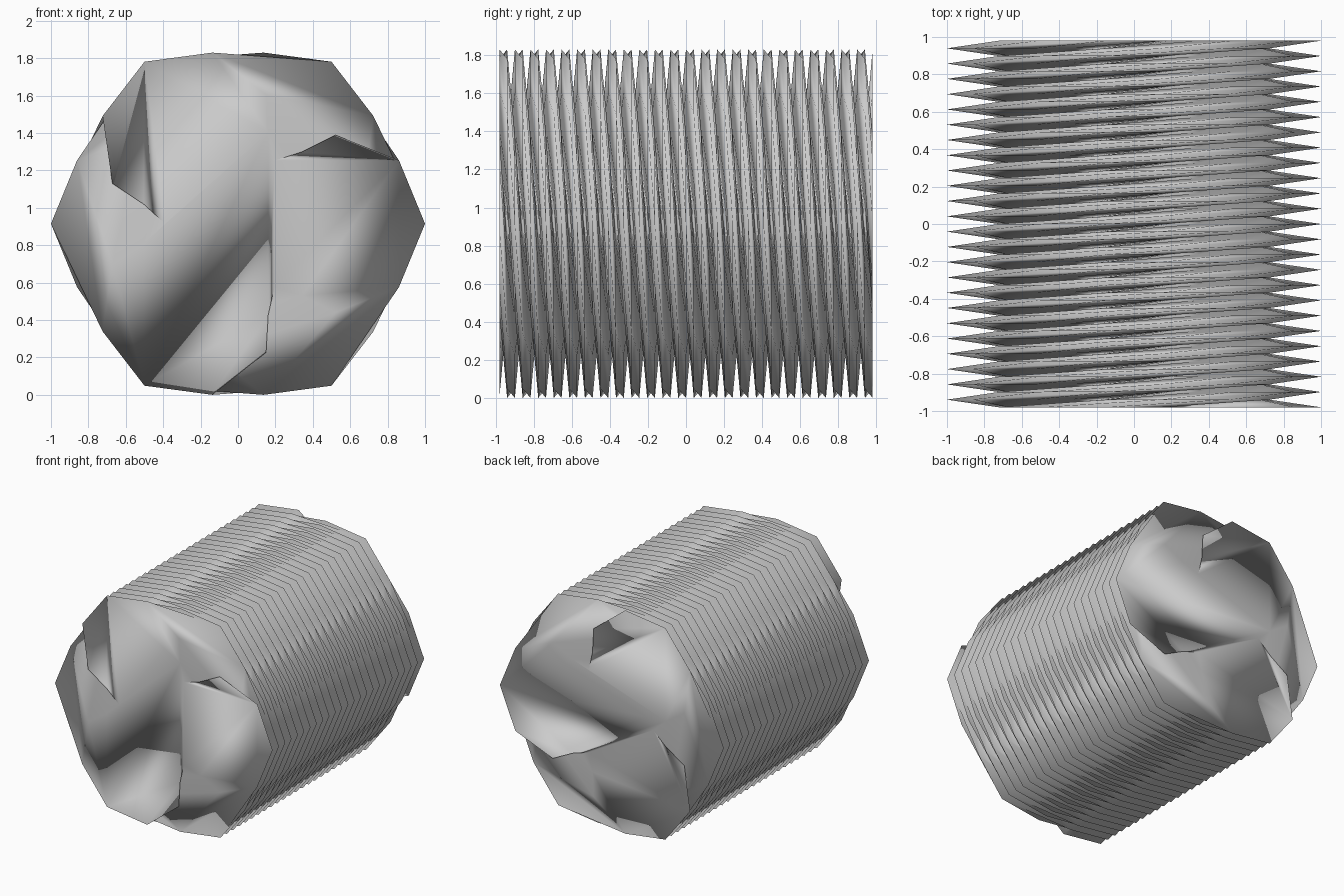
import bpy, bmesh, math

if "Cube" in bpy.data.objects:
    bpy.data.objects.remove(bpy.data.objects["Cube"])

SLICES = 48            # layers along the axis
HALF_LEN = 0.98
TWIST = -60            # degrees per layer: eight full turns in all
CENTRE_Z = 0.915

# One lobe of the three-lobed section: (angle, radius), mirrored about its tip
half = [(21.5, 0.925), (42.3, 0.705), (48.3, 0.515)]
lobe = [(-a, r) for a, r in reversed(half)] + [(0, 1.0)] + half + [(60, 0.39)]
section = [(a + 120 * k, r) for k in range(3) for a, r in lobe]
n = len(section)

bm = bmesh.new()

# Stacked, twisted copies of the section
rings = []
for s in range(SLICES + 1):
    y = -HALF_LEN + 2 * HALF_LEN * s / SLICES
    ring = []
    for a, r in section:
        t = math.radians(a + TWIST * s)
        ring.append(bm.verts.new((r * math.cos(t), y, CENTRE_Z + r * math.sin(t))))
    rings.append(ring)

# Thread flanks, split along the shorter diagonal
for lo, hi in zip(rings, rings[1:]):
    for i in range(n):
        j = (i + 1) % n
        bm.faces.new((lo[i], hi[j], lo[j]))
        bm.faces.new((lo[i], hi[i], hi[j]))

# End caps
bm.faces.new(rings[0])
bm.faces.new(list(reversed(rings[-1])))

for f in bm.faces:
    f.smooth = True

mesh = bpy.data.meshes.new("worm_screw")
bm.to_mesh(mesh)
bm.free()

grey = bpy.data.materials.new("light grey")
grey.diffuse_color = (0.6, 0.6, 0.6, 1)
grey.use_nodes = True
grey.node_tree.nodes["Principled BSDF"].inputs["Base Color"].default_value = grey.diffuse_color
mesh.materials.append(grey)

obj = bpy.data.objects.new("worm_screw", mesh)
bpy.context.collection.objects.link(obj)
